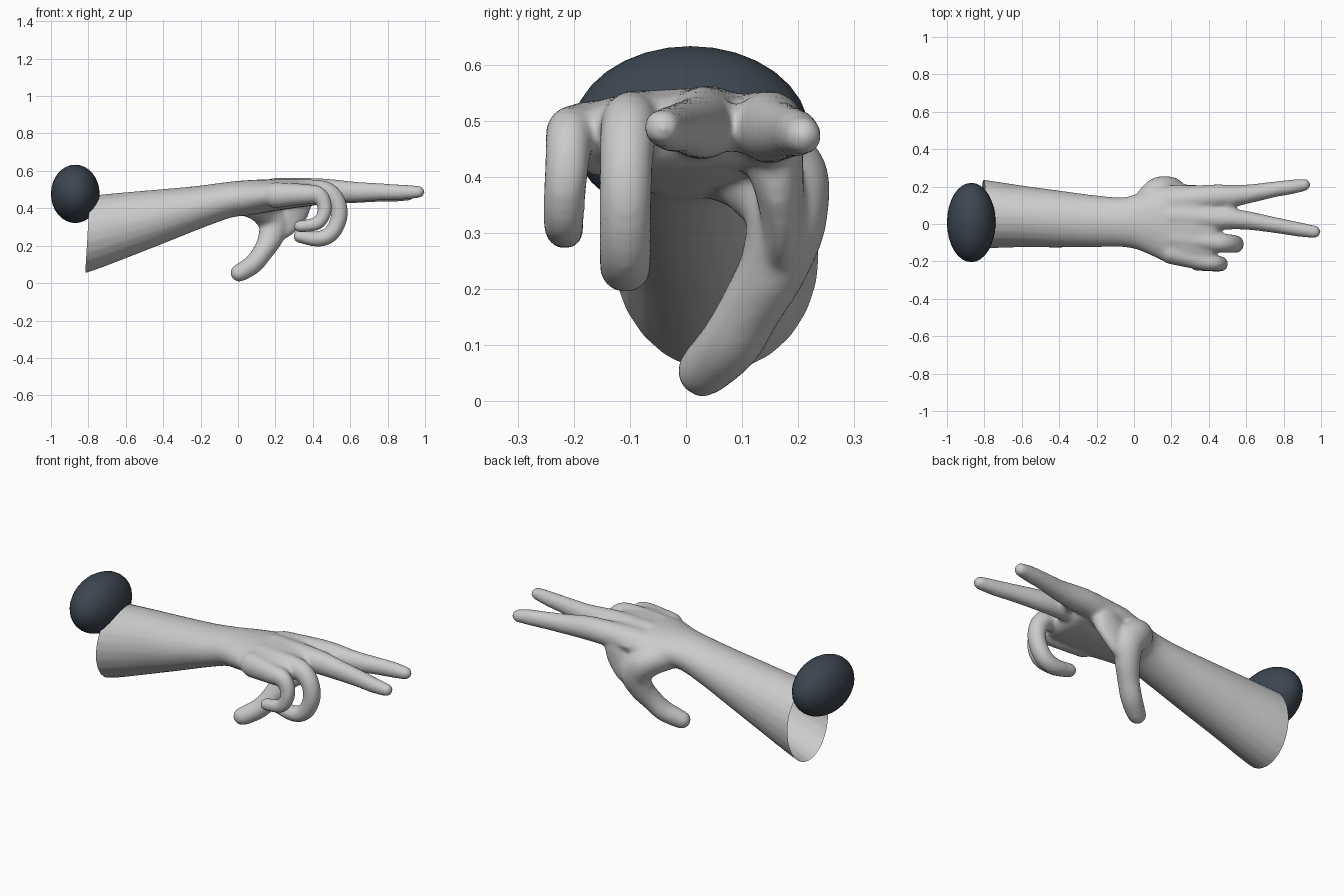
import bpy, bmesh, math
from mathutils import Vector

SIDES = 24


def spline(keys, steps=8):
    """Catmull-Rom through (x, y, z, side radius, up radius) stations."""
    pts = [Vector(k) for k in keys]
    out = []
    for i in range(len(pts) - 1):
        a, b, c, d = pts[max(i - 1, 0)], pts[i], pts[i + 1], pts[min(i + 2, len(pts) - 1)]
        for s in range(steps):
            t = s / steps
            out.append(0.5 * (2 * b + (c - a) * t + (2 * a - 5 * b + 4 * c - d) * t * t
                              + (3 * b - a - 3 * c + d) * t ** 3))
    return out + [pts[-1]]


def tube(bm, keys):
    """Loft of elliptical rings with rounded ends."""
    st = spline(keys)
    pos = [Vector(s[:3]) for s in st]
    frames = []
    for i, s in enumerate(st):
        t = (pos[min(i + 1, len(st) - 1)] - pos[max(i - 1, 0)]).normalized()
        frames.append((pos[i], t, s[3], s[4]))

    def cap(frame, sign):
        p, t, a, b = frame
        r = min(a, b)
        return [(p + t * sign * r * math.sin(u), t, a * math.cos(u), b * math.cos(u))
                for u in (0.35, 0.7, 1.0, 1.25, 1.45)]
    frames = cap(frames[0], -1)[::-1] + frames + cap(frames[-1], 1)
    rings = []
    for p, t, a, b in frames:
        side = Vector((0, 1, 0))
        side = (side - t * side.dot(t)).normalized()
        up = t.cross(side)
        rings.append([bm.verts.new(p + side * a * math.cos(2 * math.pi * k / SIDES)
                                   + up * b * math.sin(2 * math.pi * k / SIDES))
                      for k in range(SIDES)])
    for r, q in zip(rings, rings[1:]):
        for k in range(SIDES):
            n = (k + 1) % SIDES
            bm.faces.new((r[k], r[n], q[n], q[k]))
    bm.faces.new(rings[0][::-1])
    bm.faces.new(rings[-1])


bm = bmesh.new()
# forearm, wrist and palm
tube(bm, [(-0.92, .06, .245, .19, .215), (-0.8, .052, .268, .183, .20),
          (-0.6, .04, .315, .165, .172), (-0.4, .026, .362, .152, .142),
          (-0.2, .014, .41, .138, .112), (-0.05, .01, .445, .134, .096),
          (0.06, .012, .457, .165, .094), (0.18, .005, .47, .205, .086),
          (0.3, -.01, .479, .218, .078), (0.40, -.015, .48, .205, .066)])
# index finger
tube(bm, [(.2, .12, .475, .08, .075), (.42, .145, .488, .066, .066), (.52, .15, .487, .060, .063),
          (.62, .162, .482, .050, .055), (.75, .185, .480, .042, .046), (.84, .198, .478, .039, .042),
          (.91, .209, .473, .033, .034)])
# middle finger
tube(bm, [(.2, .04, .488, .08, .075), (.42, .03, .495, .064, .066), (.52, .027, .492, .056, .062),
          (.62, .017, .488, .049, .055), (.76, -.007, .488, .042, .046), (.87, -.027, .486, .039, .041),
          (.965, -.042, .488, .034, .033)])
# ring finger, curled
tube(bm, [(.2, -.07, .485, .07, .07), (.40, -.095, .492, .056, .062), (.48, -.102, .483, .051, .055),
          (.53, -.106, .43, .048, .048), (.54, -.108, .35, .047, .045), (.50, -.108, .267, .047, .044),
          (.43, -.108, .236, .045, .042), (.33, -.108, .250, .039, .035)])
# little finger, curled
tube(bm, [(.2, -.15, .47, .065, .07), (.36, -.195, .475, .052, .055), (.43, -.208, .470, .043, .047),
          (.462, -.212, .42, .040, .040), (.458, -.217, .365, .038, .037), (.42, -.218, .318, .037, .036),
          (.33, -.216, .303, .034, .032)])
# thumb
tube(bm, [(.04, .06, .44, .08, .08), (.13, .15, .405, .098, .085), (.19, .178, .33, .075, .085),
          (.175, .158, .245, .062, .068), (.135, .118, .17, .056, .055), (.085, .08, .105, .056, .052),
          (.03, .044, .067, .050, .050), (.005, .03, .054, .046, .047)])
# skin between thumb and index, and between the two straight fingers
tube(bm, [(.20, .165, .26, .036, .05), (.25, .172, .32, .038, .075), (.29, .165, .39, .045, .09),
          (.32, .155, .44, .055, .08)])
tube(bm, [(.47, .14, .49, .04, .045), (.50, .09, .487, .04, .045), (.49, .04, .49, .04, .045)])
bmesh.ops.recalc_face_normals(bm, faces=bm.faces)
raw = bpy.data.meshes.new("hand_raw")
bm.to_mesh(raw)
bm.free()

# fuse and soften the parts
hand = bpy.data.objects.new("hand_and_forearm", raw)
bpy.context.collection.objects.link(hand)
rem = hand.modifiers.new("fuse", 'REMESH')
rem.mode = 'VOXEL'
rem.voxel_size = 0.0095
soft = hand.modifiers.new("soften", 'SMOOTH')
soft.factor = 0.5
soft.iterations = 10
dg = bpy.context.evaluated_depsgraph_get()
mesh = bpy.data.meshes.new_from_object(hand.evaluated_get(dg))
hand.modifiers.clear()
hand.data = mesh

# open, hollow end of the forearm
bm = bmesh.new()
bm.from_mesh(mesh)
bmesh.ops.bisect_plane(bm, geom=bm.verts[:] + bm.edges[:] + bm.faces[:], plane_co=(-0.805, 0, 0.25),
                       plane_no=(1, 0, -0.06), clear_inner=True)
for f in bm.faces:
    f.smooth = True
bm.to_mesh(mesh)
bm.free()

# dark ellipsoid at the elbow
bpy.ops.mesh.primitive_uv_sphere_add(segments=32, ring_count=16, radius=1, location=(-0.87, 0.008, 0.477))
ball = bpy.context.object
ball.name = "elbow_ball"
ball.scale = (0.13, 0.212, 0.156)
bpy.ops.object.shade_smooth()
mat = bpy.data.materials.new("dark_slate")
mat.diffuse_color = (0.045, 0.06, 0.08, 1)
ball.data.materials.append(mat)
